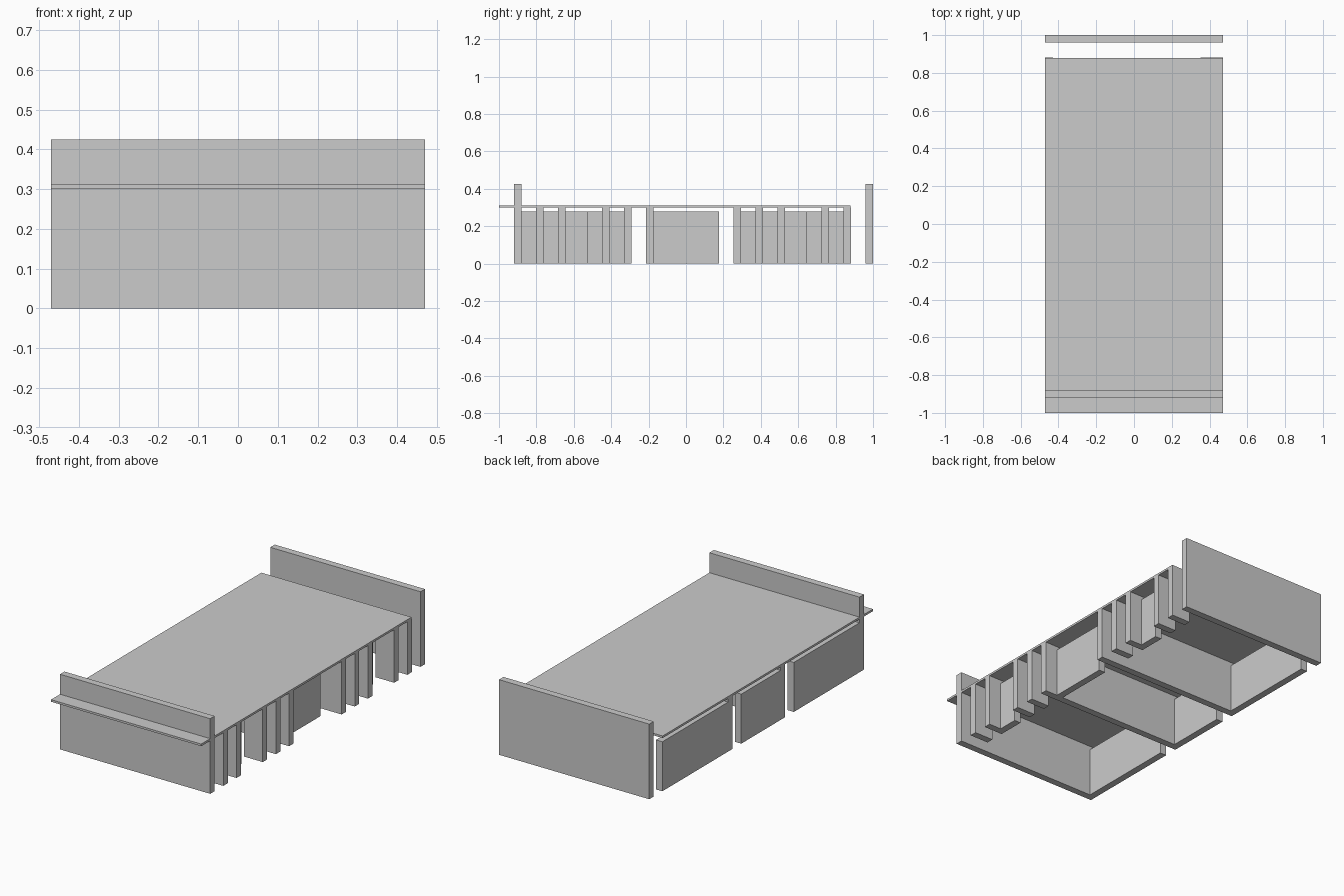
import bpy

if "Cube" in bpy.data.objects:
    bpy.data.objects.remove(bpy.data.objects["Cube"])

W = 0.47          # half width
T = 0.04          # board thickness
P = 0.1175        # spacing of the board grid
BOARD_H, PANEL_H, END_H = 0.30, 0.28, 0.425


def box(name, x0, x1, y0, y1, z0, z1):
    bpy.ops.mesh.primitive_cube_add(
        size=1, location=((x0 + x1) / 2, (y0 + y1) / 2, (z0 + z1) / 2))
    ob = bpy.context.object
    ob.name = name
    ob.scale = (x1 - x0, y1 - y0, z1 - z0)
    bpy.ops.object.transform_apply(location=False, rotation=False, scale=True)
    return ob


def slot(n):
    return -0.92 + P * n


# Bed platform and the two end boards
box("platform", -W, W, -1.0, 0.88, 0.30, 0.312)
box("footboard", -W, W, slot(0), slot(0) + T, 0, END_H)
box("headboard", -W, W, slot(16), slot(16) + T, 0, END_H)

# Full-width cross boards
for n in (6, 10):
    box("cross_board", -W, W, slot(n), slot(n) + T, 0, BOARD_H)

# Short boards on the open side
for n in (1, 2, 4, 5, 11, 12, 14, 15):
    box("short_board", W - P, W, slot(n), slot(n) + T, 0, BOARD_H)

# Long panels on the closed side
for a, b in ((0, 5), (6, 9), (10, 15)):
    box("closed_side_panel", -W, -W + T, slot(a) + T, slot(b) + T, 0, PANEL_H)

# Recessed panels on the open side
for a, b in ((2, 3), (6, 9), (12, 13)):
    box("recessed_panel", W - P, W - P + T, slot(a) + T, slot(b) + T, 0, PANEL_H)
